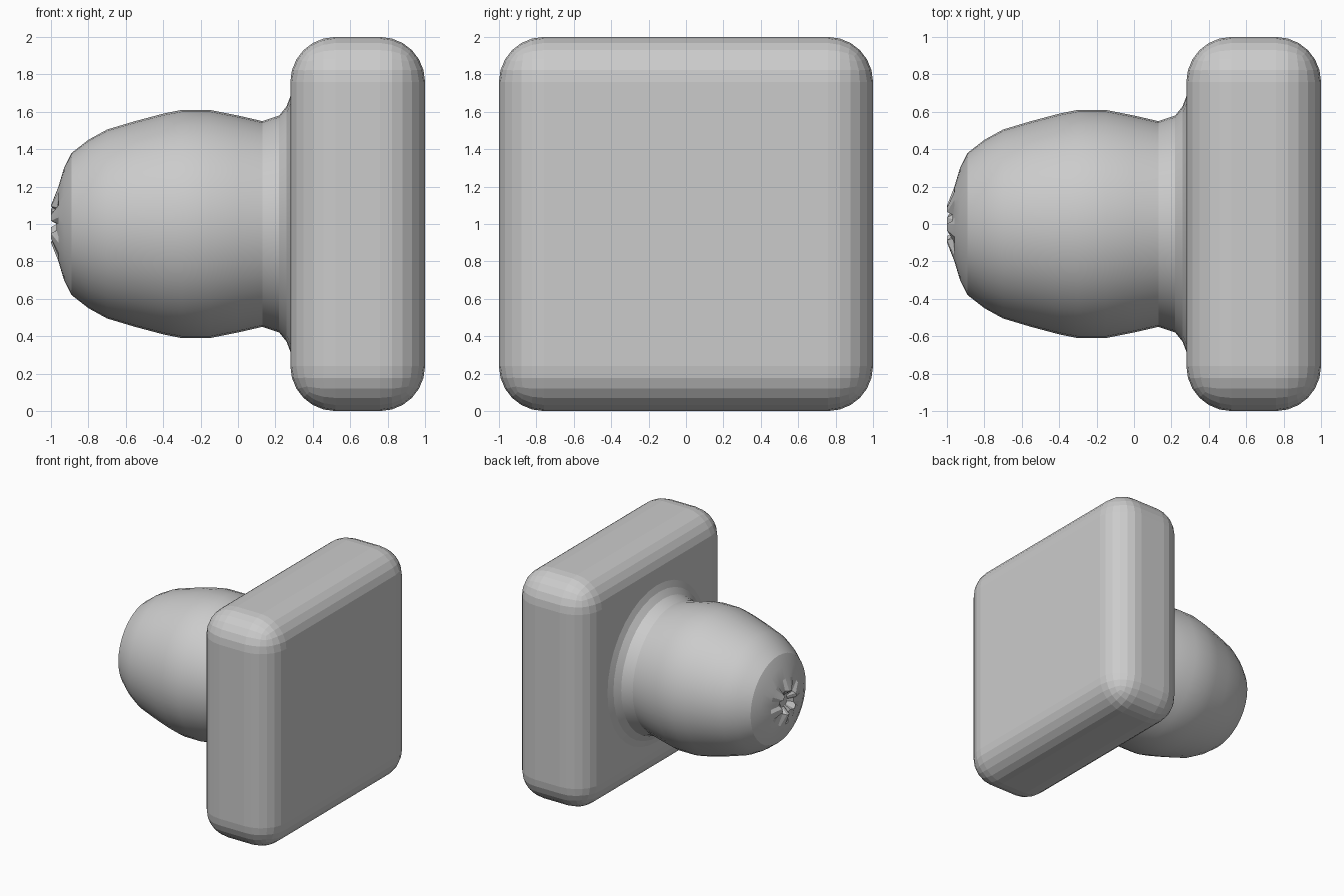
import bpy, bmesh
from math import cos, sin, tau

cube = bpy.data.objects.get("Cube")
if cube:
    bpy.data.objects.remove(cube, do_unlink=True)

grey = bpy.data.materials.new("plain grey")
grey.use_nodes = True
grey.diffuse_color = (0.6, 0.6, 0.6, 1)
grey.node_tree.nodes["Principled BSDF"].inputs["Base Color"].default_value = (0.6, 0.6, 0.6, 1)


def finish(name, bm, angle):
    bmesh.ops.recalc_face_normals(bm, faces=bm.faces)
    mesh = bpy.data.meshes.new(name)
    bm.to_mesh(mesh)
    bm.free()
    mesh.materials.append(grey)
    obj = bpy.data.objects.new(name, mesh)
    bpy.context.collection.objects.link(obj)
    bpy.ops.object.select_all(action="DESELECT")
    obj.select_set(True)
    bpy.context.view_layer.objects.active = obj
    bpy.ops.object.shade_smooth_by_angle(angle=angle)
    return obj


# Square slab with rounded edges
bm = bmesh.new()
bmesh.ops.create_cube(bm, size=1)
for v in bm.verts:
    v.co = (0.64 + v.co.x * 0.72, v.co.y * 2, 1 + v.co.z * 2)
bmesh.ops.bevel(bm, geom=bm.edges[:], offset=0.24, segments=6, profile=0.5,
                affect="EDGES", clamp_overlap=True)
finish("slab", bm, 0.1)

# Bulging knob with a dimpled tip and a flared foot: (x, radius)
profile = [(-0.94, 0.05), (-0.99, 0.10), (-0.96, 0.20), (-0.93, 0.30),
           (-0.89, 0.38), (-0.80, 0.45), (-0.70, 0.505), (-0.55, 0.55),
           (-0.40, 0.59), (-0.30, 0.61), (-0.15, 0.61), (0.0, 0.58),
           (0.13, 0.55), (0.22, 0.58), (0.26, 0.63), (0.29, 0.71)]
SIDES = 36
bm = bmesh.new()
rings = []
for x, r in profile:
    rings.append([bm.verts.new((x, r * cos(tau * i / SIDES), 1 + r * sin(tau * i / SIDES)))
                  for i in range(SIDES)])
for a, b in zip(rings, rings[1:]):
    for i in range(SIDES):
        j = (i + 1) % SIDES
        bm.faces.new((a[i], a[j], b[j], b[i]))
# Uneven rim around the tip
for i, v in enumerate(rings[1]):
    v.co.x = -1.0 if i // 3 % 2 else -0.97
bm.faces.new(rings[0])
bm.faces.new(rings[-1])
finish("knob", bm, 0.3)
